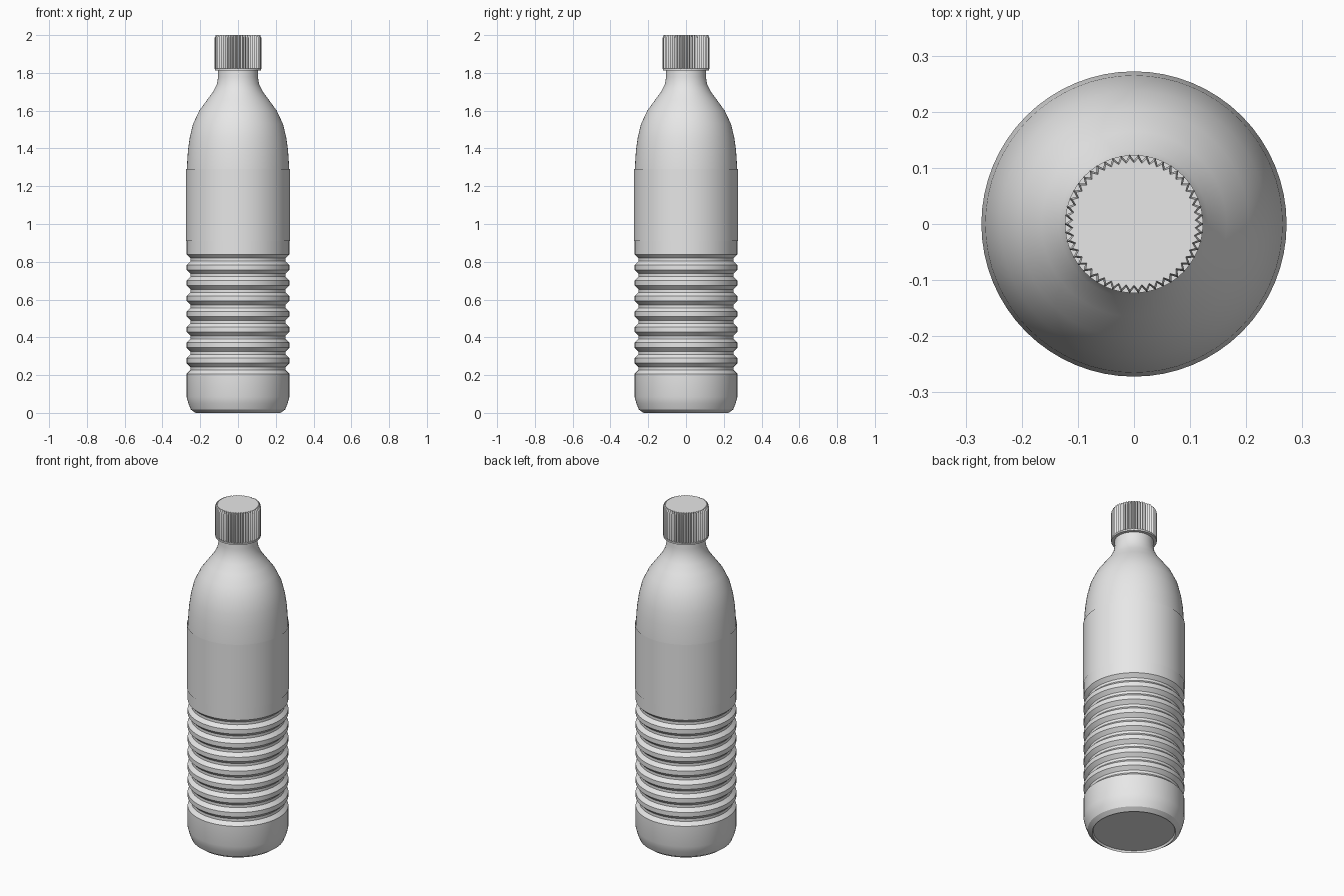
import bpy
import bmesh
from math import cos, sin, pi, radians

cube = bpy.data.objects.get("Cube")
if cube:
    bpy.data.objects.remove(cube, do_unlink=True)

GREY = (0.8, 0.8, 0.8, 1)
plastic = bpy.data.materials.new("grey plastic")
plastic.use_nodes = True
plastic.diffuse_color = GREY
plastic.node_tree.nodes["Principled BSDF"].inputs["Base Color"].default_value = GREY


def build_rings(name, rings, closed, angle):
    """Skin a stack of rings, each a list of points, into one object."""
    bm = bmesh.new()
    loops = [[bm.verts.new(p) for p in ring] for ring in rings]
    for low, high in zip(loops, loops[1:]):
        n = len(low)
        for i in range(n):
            j = (i + 1) % n
            bm.faces.new((low[i], low[j], high[j], high[i]))
    if closed:
        bm.faces.new(loops[0][::-1])
        bm.faces.new(loops[-1])
    mesh = bpy.data.meshes.new(name)
    bm.to_mesh(mesh)
    bm.free()
    mesh.materials.append(plastic)
    obj = bpy.data.objects.new(name, mesh)
    bpy.context.collection.objects.link(obj)
    bpy.ops.object.select_all(action="DESELECT")
    obj.select_set(True)
    bpy.context.view_layer.objects.active = obj
    bpy.ops.object.shade_smooth_by_angle(angle=radians(angle))
    return obj


def ring(r, z, n=64, valley=None):
    """Circle of points; with a valley radius every other point moves in."""
    radii = [r, r if valley is None else valley]
    return [(radii[i % 2] * cos(2 * pi * i / n),
             radii[i % 2] * sin(2 * pi * i / n), z) for i in range(n)]


# Bottle body: base, ribbed grip, shoulder and neck
profile = [(0.22, 0.012), (0.225, 0.0), (0.25, 0.018), (0.263, 0.05), (0.272, 0.085)]
PITCH = 0.0823
for k in range(8):
    z = 0.213 + k * PITCH
    profile += [(0.272, z - 0.006), (0.266, z), (0.252, z + 0.014),
                (0.252, z + 0.03), (0.266, z + 0.044), (0.272, z + 0.05)]
profile += [(0.272, 0.91), (0.272, 1.28), (0.265, 1.39), (0.255, 1.46), (0.238, 1.53),
            (0.205, 1.6), (0.165, 1.655), (0.132, 1.7), (0.112, 1.74),
            (0.105, 1.78), (0.105, 1.85)]
build_rings("bottle_body", [ring(r, z) for r, z in profile], True, 30)

# Thin label sleeve around the middle
build_rings("label_sleeve", [ring(0.2755, 0.91), ring(0.2755, 1.29)], False, 30)

# Screw cap with grip teeth
TEETH = 50
cap = [(0.122, 0.113, 1.815), (0.124, 0.113, 1.825),
       (0.124, 0.113, 1.985), (0.118, 0.109, 2.0)]
build_rings("screw_cap", [ring(r, z, 2 * TEETH, v) for r, v, z in cap], True, 20)

# Smooth collar under the teeth
build_rings("cap_collar", [ring(0.123, 1.813), ring(0.123, 1.823)], True, 30)
